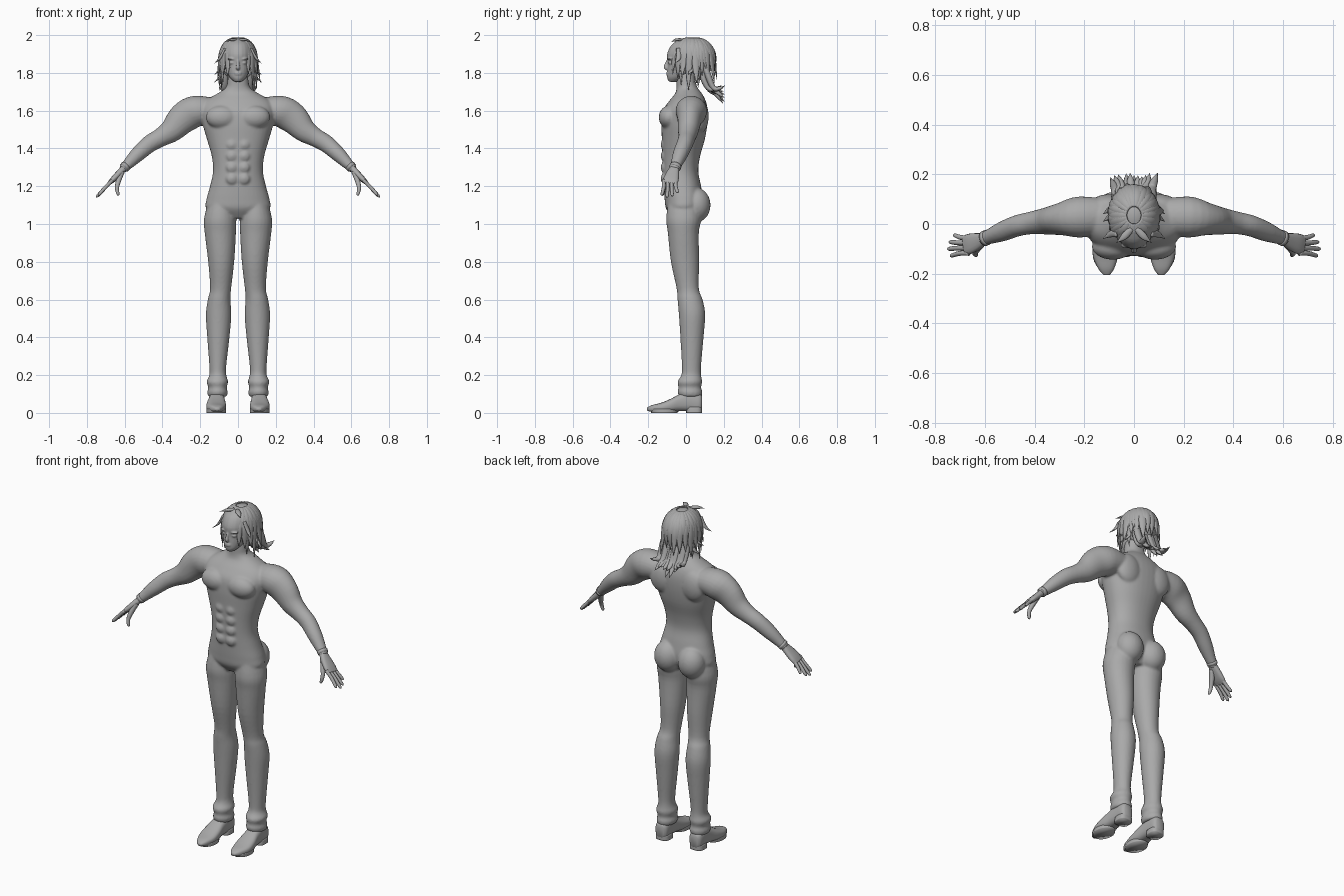
import bpy
import bmesh
import math
import random
from mathutils import Matrix, Vector

if "Cube" in bpy.data.objects:
    bpy.data.objects.remove(bpy.data.objects["Cube"])

random.seed(4)
X, Y, Z = Vector((1, 0, 0)), Vector((0, 1, 0)), Vector((0, 0, 1))
SIDES = {"left": 1, "right": -1}

grey = bpy.data.materials.new("plain grey")
grey.use_nodes = True
colour = (0.4, 0.4, 0.4, 1)
grey.diffuse_color = colour
grey.node_tree.nodes["Principled BSDF"].inputs["Base Color"].default_value = colour


def finish(bm, name, voxel=None):
    """Turn a bmesh into a smooth object, optionally fused into one skin."""
    bmesh.ops.recalc_face_normals(bm, faces=bm.faces)
    mesh = bpy.data.meshes.new(name)
    bm.to_mesh(mesh)
    bm.free()
    mesh.materials.append(grey)
    mesh.shade_smooth()
    obj = bpy.data.objects.new(name, mesh)
    bpy.context.collection.objects.link(obj)
    if voxel:
        fuse = obj.modifiers.new("fuse", "REMESH")
        fuse.mode = "VOXEL"
        fuse.voxel_size = voxel
        fuse.use_smooth_shade = True
        relax = obj.modifiers.new("relax", "SMOOTH")
        relax.factor = 0.5
        relax.iterations = 5
    return obj


def spline(rows, steps):
    """Catmull-Rom interpolation through rows of numbers."""
    result = []
    last = len(rows) - 1
    for i in range(last):
        quad = [rows[max(0, min(last, i + k))] for k in (-1, 0, 1, 2)]
        for j in range(steps):
            t = j / steps
            result.append([
                b + t * ((c - a) + t * ((2 * a - 5 * b + 4 * c - d)
                                        + t * (3 * (b - c) + d - a))) / 2
                for a, b, c, d in zip(*quad)])
    return result + [list(rows[-1])]


def loft(bm, rows, ref, axis=None, side=1, sides=24, steps=4, power=2.0):
    """Skin elliptical rings; each row is x, y, z, radius along ref, other radius."""
    rows = spline(rows, steps)
    centres = [Vector((r[0] * side, r[1], r[2])) for r in rows]
    rings = []
    for i, row in enumerate(rows):
        along = axis or (centres[min(i + 1, len(rows) - 1)] - centres[max(i - 1, 0)]).normalized()
        u = (ref - along * ref.dot(along)).normalized()
        v = along.cross(u)
        ring = []
        for k in range(sides):
            angle = math.tau * k / sides
            c, s = math.cos(angle), math.sin(angle)
            c = math.copysign(abs(c) ** (2 / power), c)
            s = math.copysign(abs(s) ** (2 / power), s)
            ring.append(bm.verts.new(centres[i] + u * c * max(row[3], .0008) + v * s * max(row[4], .0008)))
        rings.append(ring)
    for low, high in zip(rings, rings[1:]):
        for k in range(sides):
            n = (k + 1) % sides
            bm.faces.new((low[k], low[n], high[n], high[k]))
    bm.faces.new(rings[0])
    bm.faces.new(rings[-1])


def ball(bm, centre, radii, side=1):
    place = Matrix.Translation((centre[0] * side, centre[1], centre[2]))
    return bmesh.ops.create_uvsphere(bm, u_segments=24, v_segments=16, radius=1,
                                     matrix=place @ Matrix.Diagonal((*radii, 1)))["verts"]


def upright(rows):
    """Rows of z, inner x, outer x, front y, back y to loft rows."""
    return [((a + b) / 2, (f + k) / 2, z, (b - a) / 2, (k - f) / 2) for z, a, b, f, k in rows]


def centred(rows):
    return upright([(z, -w, w, f, k) for z, w, f, k in rows])


# Body: torso and neck
body = bmesh.new()
loft(body, centred([
    (1.03, .08, -.07, .05), (1.08, .166, -.105, .08), (1.13, .167, -.113, .09),
    (1.2, .148, -.118, .08), (1.28, .132, -.122, .065), (1.36, .139, -.125, .075),
    (1.45, .165, -.128, .1), (1.53, .187, -.13, .113), (1.6, .195, -.122, .115),
    (1.65, .175, -.09, .105), (1.69, .11, -.058, .085), (1.72, .066, -.05, .062),
    (1.76, .055, -.05, .05), (1.8, .05, -.05, .05)]), X, Z, sides=40, power=2.2)

# Abdominal muscles down the front
for z in (1.24, 1.3, 1.36, 1.42):
    for side in SIDES.values():
        ball(body, (.032, -.112, z), (.032, .022, .032), side)

for side in SIDES.values():
    # Chest, shoulder blade, buttock
    ball(body, (.085, -.09, 1.565), (.085, .054, .062), side)
    ball(body, (.1, .075, 1.57), (.08, .045, .09), side)
    ball(body, (.078, .056, 1.1), (.078, .074, .09), side)
    # Leg
    loft(body, upright([
        (1.14, .03, .15, -.09, .07), (1.03, .01, .18, -.105, .08), (.95, .011, .176, -.096, .068),
        (.8, .02, .158, -.08, .07), (.66, .036, .148, -.05, .068), (.6, .04, .16, -.045, .088),
        (.52, .035, .17, -.038, .102), (.4, .045, .163, -.03, .093), (.25, .062, .152, -.022, .08),
        (.2, .062, .152, -.025, .08), (.165, .052, .167, -.045, .086), (.135, .06, .157, -.04, .08),
        (.11, .054, .163, -.045, .087), (.085, .06, .158, -.035, .082)]), X, Z, side)
    # Arm
    loft(body, [
        (.1, .03, 1.6, .07, .06), (.22, .028, 1.597, .083, .083), (.29, .02, 1.56, .066, .082),
        (.35, .012, 1.497, .055, .064), (.41, .005, 1.458, .046, .05), (.47, -.007, 1.423, .043, .046),
        (.53, -.03, 1.37, .04, .04), (.58, -.05, 1.32, .031, .03), (.612, -.062, 1.288, .027, .022)],
        Y, side=side)
finish(body, "body", .007)

for label, side in SIDES.items():
    # Hand: palm, four fingers and thumb
    hand = bmesh.new()
    loft(hand, [(.6, -.058, 1.3, .022, .018), (.63, -.07, 1.268, .034, .017),
                (.662, -.08, 1.235, .041, .015), (.684, -.086, 1.214, .038, .009)],
         Y, side=side, sides=16, power=2.6)
    for k, reach in enumerate((.058, .068, .062, .045)):
        y = -.118 + .021 * k
        tip = y - .006 * (1.5 - k)
        loft(hand, [(.665, y, 1.232, .01, .01), (.672 + reach / 2, y, 1.224 - reach / 2, .01, .01),
                    (.676 + reach, tip, 1.216 - reach, .008, .008),
                    (.679 + reach, tip, 1.21 - reach, .002, .002)], Y, side=side, sides=10)
    loft(hand, [(.615, -.078, 1.275, .018, .015), (.632, -.1, 1.23, .015, .014),
                (.641, -.118, 1.19, .011, .011), (.635, -.124, 1.158, .009, .008),
                (.633, -.125, 1.15, .002, .002)], Y, side=side, sides=10)
    finish(hand, label + "_hand")

    # Thin band around the wrist
    band = bmesh.new()
    loft(band, [(.592, -.054, 1.309, .031, .028), (.604, -.059, 1.297, .031, .027)],
         Y, side=side, steps=1)
    finish(band, label + "_wrist_band")

    # Shoe with a raised arch and heel block
    shoe = bmesh.new()
    loft(shoe, [(.112, .086, .055, .025, .035), (.112, .07, .055, .038, .05), (.112, .02, .063, .041, .055),
                (.113, -.03, .055, .044, .046), (.115, -.08, .04, .051, .035), (.115, -.13, .028, .05, .026),
                (.112, -.18, .023, .032, .018), (.11, -.206, .02, .012, .008)],
         X, Y, side, power=2.7)
    loft(shoe, [(.112, .043, 0, .042, .042), (.112, .043, .03, .04, .042)], X, Z, side, power=3)
    loft(shoe, [(.115, -.115, 0, .052, .07), (.115, -.115, .02, .052, .075)], X, Z, side)
    finish(shoe, label + "_shoe")

# Head with brow, nose, lips and ears
head = bmesh.new()
loft(head, centred([
    (1.753, .02, -.09, -.045), (1.775, .043, -.1, .005), (1.81, .061, -.099, .05),
    (1.85, .072, -.097, .09), (1.9, .079, -.1, .115), (1.95, .069, -.075, .11),
    (1.98, .03, -.03, .055)]), X, Z)
loft(head, [(0, -.092, 1.872, .006, .008), (0, -.103, 1.845, .008, .01),
            (0, -.107, 1.828, .012, .011), (0, -.097, 1.818, .008, .006)], X, sides=12)
for z in (1.793, 1.801):
    ball(head, (0, -.097, z), (.019, .008, .0055))
for side in SIDES.values():
    ball(head, (.03, -.084, 1.874), (.026, .015, .006), side)
    ball(head, (.03, -.08, 1.853), (.016, .014, .009), side)
    ball(head, (.074, .015, 1.845), (.008, .02, .03), side)
finish(head, "head", .004)

# Hair cap, trimmed open over the face
cap = bmesh.new()
ball(cap, (0, .035, 1.87), (.094, .112, .115))
bmesh.ops.bisect_plane(cap, geom=cap.verts[:] + cap.edges[:] + cap.faces[:],
                       plane_co=(0, -.045, 1.89), plane_no=(0, -1, -.9), clear_outer=True)
finish(cap, "hair_cap")


# Hair locks swept from the crown over the skull, then hanging down
def lock(bm, turn, sweep, flare, width):
    out = Vector((math.sin(turn), math.cos(turn), 0))
    rows = []
    for k in range(7):
        t = k / 6
        angle = .3 + t * sweep
        over = max(0, angle - math.pi / 2)
        spread = math.sin(min(angle, math.pi / 2)) * (1.03 + flare * over)
        height = math.cos(angle) * .119 if not over else -over * .11
        shape = math.sin(math.pi * (.12 + .88 * t)) ** .8 if t < 1 else 0
        rows.append((out.x * .096 * spread, .035 + out.y * .116 * spread,
                     1.87 + height, width * shape, .008 * shape))
    across = Z.cross(out)
    loft(bm, rows, across, sides=8, steps=3)


locks = bmesh.new()
for layer in range(2):
    for i in range(22):
        turn = math.tau * (i + layer / 2) / 22
        front = max(0, -math.cos(turn))
        sweep = 2.2 - .6 * layer + random.uniform(-.25, .25) - .35 * front
        flare = random.uniform(-.12, .12) + .12 * abs(math.sin(turn))
        lock(locks, turn, sweep, flare, random.uniform(.018, .024))
for side in SIDES.values():
    # Long side locks framing the face
    for turn, sweep in ((1.3, 2.6), (1.75, 2.75), (2.15, 2.5)):
        lock(locks, turn * side, sweep, -.08 + .1 * random.random(), .02)
    # Flicked tips at the temples and crown
    for z, y in ((1.88, -.04), (1.82, .03), (1.78, .06)):
        loft(locks, [(.07, y, z + .05, .012, .006), (.095, y, z, .014, .007),
                     (.125, y - .02, z - .03, 0, 0)], Y, side=side, sides=8)
    loft(locks, [(.01, -.02, 1.975, .012, .008), (.04, -.05, 1.975, .014, .007),
                 (.07, -.075, 1.965, 0, 0)], Y, side=side, sides=8)
finish(locks, "hair_locks")

# Long locks falling from the nape to the upper back
tail = bmesh.new()
for i in range(13):
    x = (i - 6) / 6
    drop = random.uniform(0, .07) + .05 * abs(x)
    lift = random.uniform(-.02, .012)
    loft(tail, [(x * .06, .085, 1.88, .02, .015), (x * .07, .105 + lift, 1.79, .022, .017),
                (x * .072, .135 + lift, 1.72, .019, .014),
                (x * .085, .17 + lift, 1.66 + drop / 2, .013, .009),
                (x * .095, .195 + lift, 1.615 + drop, 0, 0)], X, sides=8)
finish(tail, "nape_locks")
